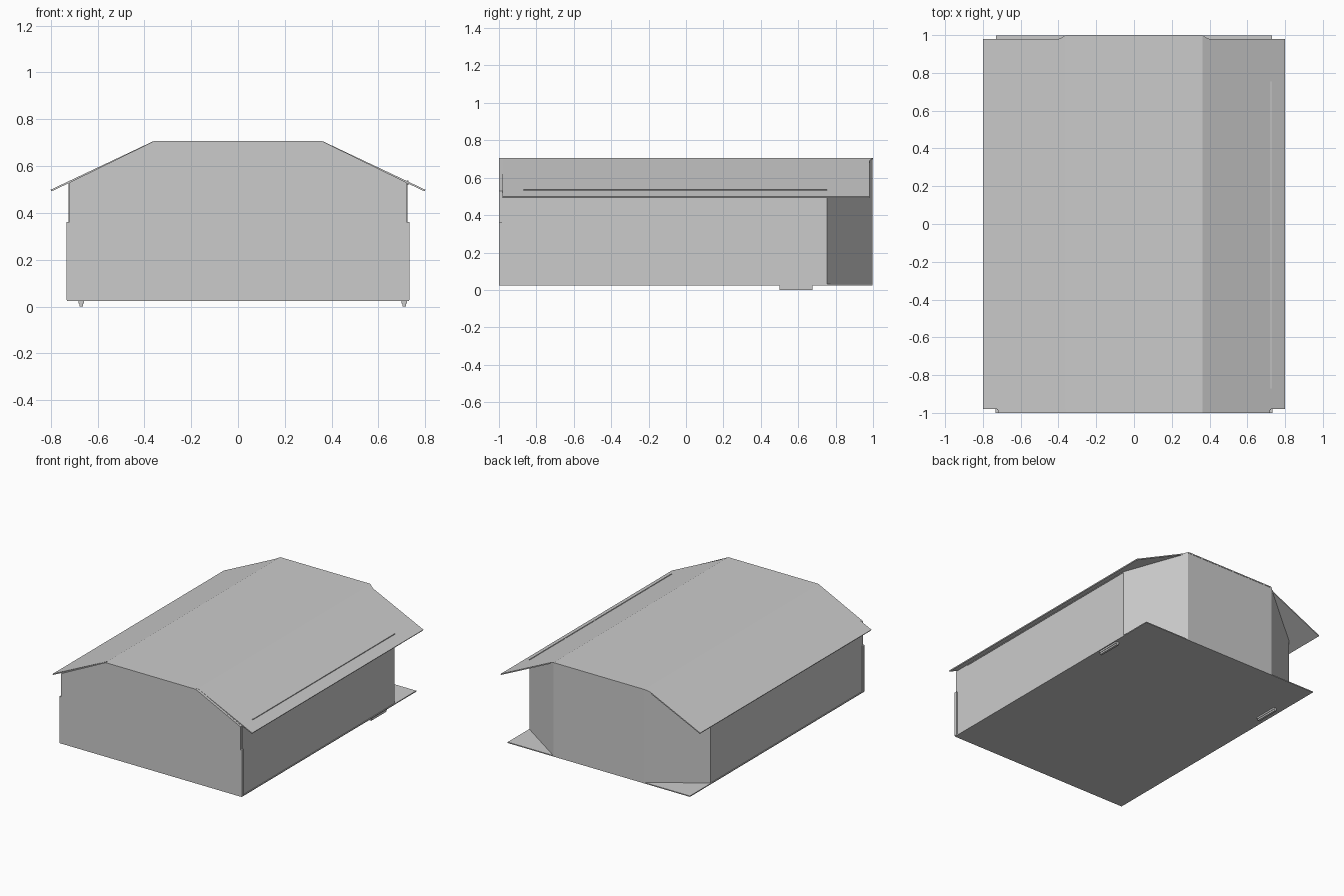
import bpy, bmesh

if "Cube" in bpy.data.objects:
    bpy.data.objects.remove(bpy.data.objects["Cube"])


def mesh_object(name, verts, faces):
    me = bpy.data.meshes.new(name)
    bm = bmesh.new()
    vs = [bm.verts.new(v) for v in verts]
    for f in faces:
        bm.faces.new([vs[i] for i in f])
    bmesh.ops.recalc_face_normals(bm, faces=bm.faces)
    bm.to_mesh(me)
    bm.free()
    ob = bpy.data.objects.new(name, me)
    bpy.context.collection.objects.link(ob)
    return ob


def prism(name, base, offset):
    """Extrude a closed outline of 3D points along an offset."""
    n = len(base)
    top = [tuple(a + b for a, b in zip(p, offset)) for p in base]
    sides = [(i, (i + 1) % n, (i + 1) % n + n, i + n) for i in range(n)]
    return mesh_object(name, base + top,
                       [tuple(range(n)), tuple(range(n, 2 * n))] + sides)


def box(name, x0, x1, y0, y1, z0, z1):
    return prism(name, [(x0, y0, z0), (x1, y0, z0), (x1, y1, z0), (x0, y1, z0)],
                 (0, 0, z1 - z0))


def mirror_points(half):
    return half + [(-x, y, z) for x, y, z in reversed(half)]


# body with two chamfered back corners, top following the roof slopes
z0 = 0.03
foot = mirror_points([(0.725, -0.985, z0), (0.725, 0.755, z0), (0.365, 0.998, z0)])
top = [(x, y, 0.53 if abs(x) > 0.5 else 0.70) for x, y, z in foot]
ridge = [(0.365, -0.985, 0.70), (-0.365, -0.985, 0.70)]
mesh_object("walls", foot + top + ridge, [
    (0, 1, 2, 3, 4, 5),
    (0, 1, 7, 6), (1, 2, 8, 7), (2, 3, 9, 8), (3, 4, 10, 9), (4, 5, 11, 10),
    (5, 0, 6, 12, 13, 11),
    (6, 7, 8, 12), (12, 8, 9, 13), (13, 9, 10, 11)])

# rectangular floor slab, showing at the back corners
box("floor", -0.73, 0.73, -1, 0.998, 0.024, 0.031)

# front facade panel, wider in its lower part
prism("front_panel", mirror_points([
    (0.732, -1, 0.028), (0.732, -1, 0.362), (0.72, -1, 0.362),
    (0.72, -1, 0.53), (0.362, -1, 0.705)]), (0, 0.02, 0))

# roof: flat middle and two overhanging slopes
box("roof_top", -0.362, 0.362, -1, 1, 0.698, 0.706)
for s, side in ((1, "right"), (-1, "left")):
    prism("roof_slope_" + side, [
        (s * 0.362, -0.98, 0.706), (s * 0.8, -0.98, 0.499),
        (s * 0.797, -0.98, 0.492), (s * 0.362, -0.98, 0.697)], (0, 1.96, 0))
    # tapered back trim where the flat roof meets the slope
    prism("roof_trim_" + side, [
        (s * 0.362, 0.98, 0.706), (s * 0.40, 0.98, 0.688),
        (s * 0.385, 0.985, 0.695), (s * 0.362, 1.0, 0.706)], (0, 0, -0.008))

# wall top just showing through the right slope
box("wall_cap", 0.722, 0.729, -0.87, 0.755, 0.52, 0.538)

# small steps under the side doors
for x, side in ((0.71, "right"), (-0.67, "left")):
    box("step_" + side, x - 0.008, x + 0.008, 0.5, 0.675, 0, 0.012)
    box("step_mount_" + side, x - 0.012, x + 0.012, 0.5, 0.675, 0.012, 0.026)
